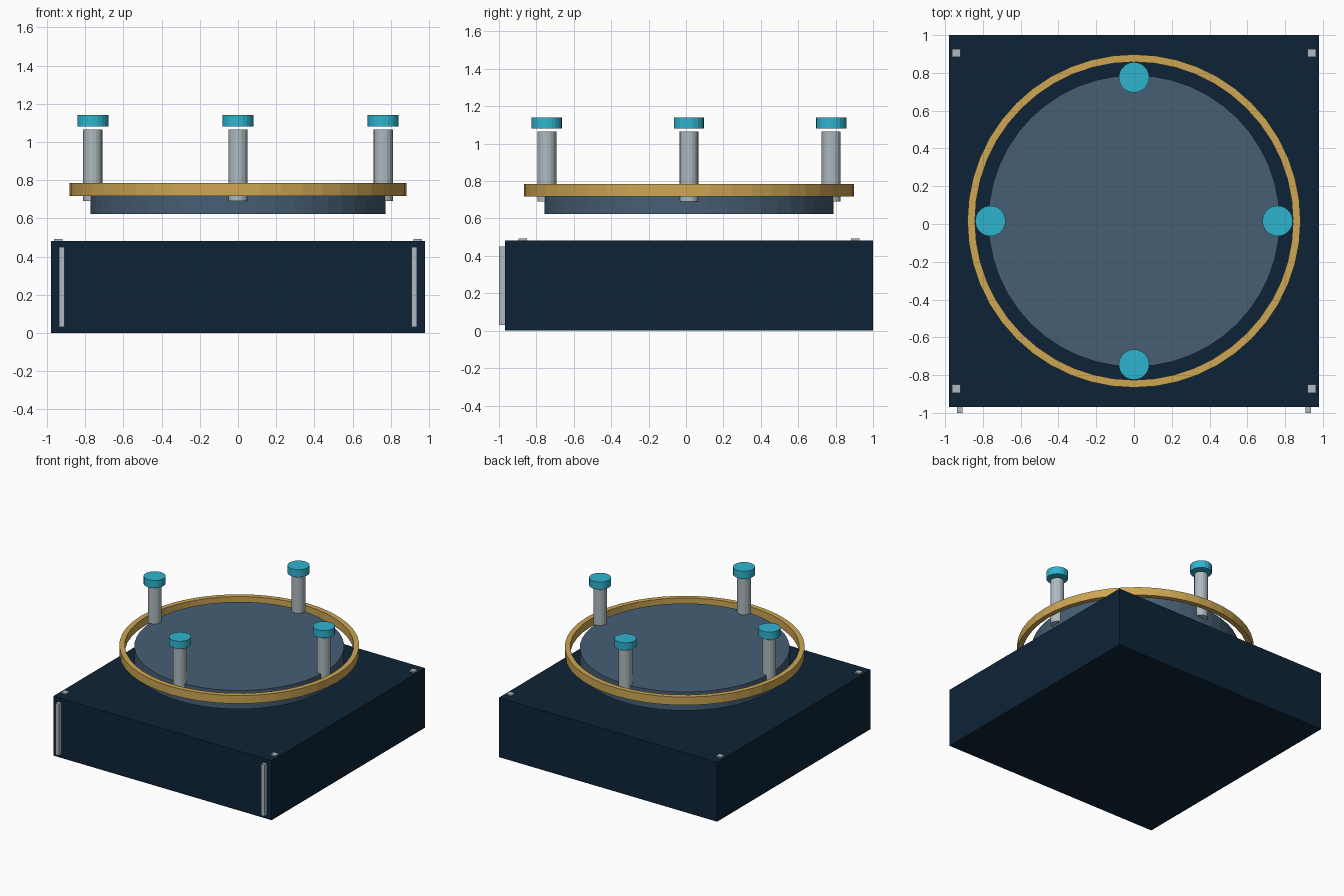
import bpy, bmesh, math
from mathutils import Matrix

cube = bpy.data.objects.get("Cube")
if cube:
    bpy.data.objects.remove(cube, do_unlink=True)

CY = 0.016  # depth centre of the body


def material(name, hex_code):
    """Flat material from an sRGB hex code."""
    srgb = [int(hex_code[i:i + 2], 16) / 255 for i in (0, 2, 4)]
    rgba = [c / 12.92 if c < 0.04 else ((c + 0.055) / 1.055) ** 2.4 for c in srgb] + [1]
    m = bpy.data.materials.new(name)
    m.use_nodes = True
    m.diffuse_color = rgba
    m.node_tree.nodes["Principled BSDF"].inputs["Base Color"].default_value = rgba
    return m


navy = material("navy", "0D2337")
slate = material("slate_blue", "475F75")
gold = material("gold", "CDA653")
grey = material("light_grey", "AFBABF")
cyan = material("cyan", "2FB4CF")


def finish(name, bm, mat):
    bmesh.ops.recalc_face_normals(bm, faces=bm.faces)
    mesh = bpy.data.meshes.new(name)
    bm.to_mesh(mesh)
    bm.free()
    mesh.materials.append(mat)
    obj = bpy.data.objects.new(name, mesh)
    bpy.context.collection.objects.link(obj)
    return obj


def box(name, centre, size, mat):
    bm = bmesh.new()
    bmesh.ops.create_cube(bm, size=1, matrix=Matrix.Translation(centre) @ Matrix.Diagonal((*size, 1)))
    return finish(name, bm, mat)


def cylinder(name, x, y, z0, z1, radius, sides, mat):
    bm = bmesh.new()
    bmesh.ops.create_cone(bm, cap_ends=True, segments=sides, radius1=radius, radius2=radius,
                          depth=z1 - z0, matrix=Matrix.Translation((x, y, (z0 + z1) / 2)))
    return finish(name, bm, mat)


def ring(name, y, z0, z1, inner, outer, sides, mat):
    """Rectangular section spun around the vertical axis."""
    bm = bmesh.new()
    section = [bm.verts.new((r, y, z)) for r, z in
               ((inner, z0), (outer, z0), (outer, z1), (inner, z1))]
    edges = [bm.edges.new((section[i], section[(i + 1) % 4])) for i in range(4)]
    bmesh.ops.spin(bm, geom=section + edges, cent=(0, y, 0), axis=(0, 0, 1),
                   angle=math.tau, steps=sides, use_merge=True)
    bmesh.ops.remove_doubles(bm, verts=bm.verts, dist=0.0001)
    return finish(name, bm, mat)


# Body
box("body", (0, CY, 0.241), (1.96, 1.968, 0.482), navy)

# Floating disc and its surrounding ring
cylinder("disc", 0, CY, 0.623, 0.774, 0.772, 48, slate)
ring("ring", CY, 0.718, 0.784, 0.842, 0.882, 48, gold)

# Posts with floating caps
for i, side in enumerate(("left", "back", "right", "front")):
    x = 0.76 * math.cos(i * math.pi / 2)
    y = CY + 0.76 * math.sin(i * math.pi / 2)
    cylinder(side + "_post", x, y, 0.69, 1.064, 0.051, 16, grey)
    cylinder(side + "_cap", x, y, 1.08, 1.141, 0.081, 20, cyan)

# Front strips and corner pads, mirrored left and right
for side, s in (("left", 1), ("right", -1)):
    box(side + "_front_strip", (s * 0.922, -0.983, 0.24), (0.029, 0.034, 0.418), grey)
    for end, t in (("front", -1), ("back", 1)):
        box(f"{side}_{end}_pad", (s * 0.941, CY + t * 0.889, 0.486), (0.044, 0.044, 0.012), grey)
